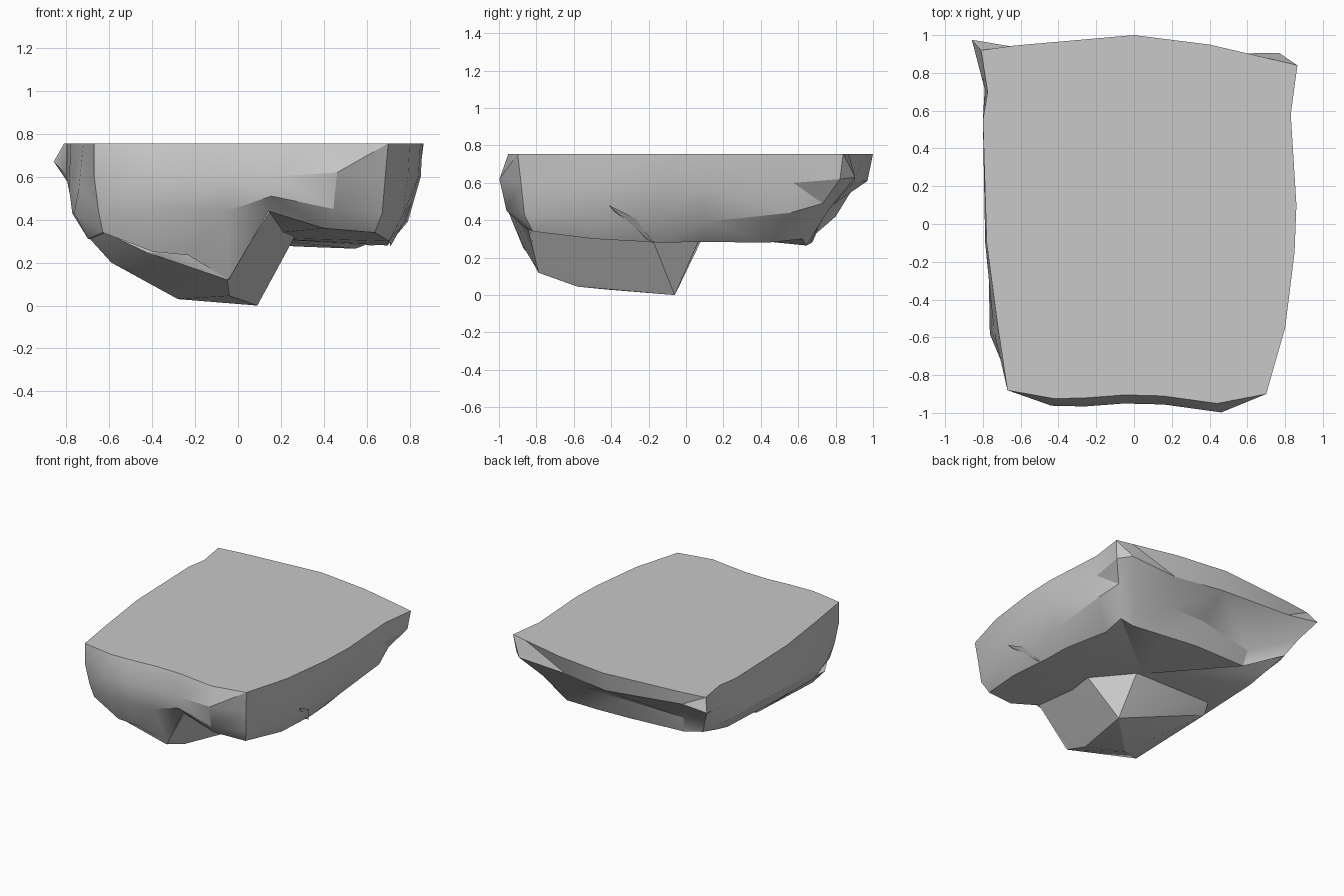
import bpy
import bmesh
from mathutils import Vector

# Remove the default cube only
default_cube = bpy.data.objects.get("Cube")
if default_cube:
    bpy.data.objects.remove(default_cube, do_unlink=True)


def make_material(name, colour):
    material = bpy.data.materials.new(name)
    material.use_nodes = True
    material.diffuse_color = colour
    shader = next(n for n in material.node_tree.nodes if n.type == "BSDF_PRINCIPLED")
    shader.inputs["Base Color"].default_value = colour
    shader.inputs["Roughness"].default_value = 0.9
    return material


def finish_part(name, mesh_builder, material, crease=0.5):
    """Turn a bmesh into a named object, smooth with sharp rock edges."""
    bmesh.ops.recalc_face_normals(mesh_builder, faces=mesh_builder.faces)
    mesh = bpy.data.meshes.new(name)
    mesh_builder.to_mesh(mesh)
    mesh_builder.free()
    mesh.materials.append(material)
    part = bpy.data.objects.new(name, mesh)
    bpy.context.collection.objects.link(part)
    bpy.ops.object.select_all(action="DESELECT")
    part.select_set(True)
    bpy.context.view_layer.objects.active = part
    bpy.ops.object.shade_smooth_by_angle(angle=crease)


def rock_slab(name, outline, top, layers, base, material):
    """Loft an outline down through layers of (scale, height) pairs."""
    builder = bmesh.new()
    rings = [[builder.verts.new((x, y, top)) for x, y in outline]]
    for layer in layers:
        ring = []
        for (x, y), (scale, height) in zip(outline, layer):
            ring.append(builder.verts.new((x * scale, y * scale, height)))
        rings.append(ring)

    count = len(outline)
    builder.faces.new(rings[0])
    for upper, lower in zip(rings, rings[1:]):
        for i in range(count):
            j = (i + 1) % count
            builder.faces.new((upper[i], upper[j], lower[j], lower[i]))

    # Underside fan
    centre = builder.verts.new(base)
    for i in range(count):
        builder.faces.new((rings[-1][i], rings[-1][(i + 1) % count], centre))
    walls = [f for f in builder.faces if len(f.verts) == 4]
    bmesh.ops.triangulate(builder, faces=walls, quad_method="SHORT_EDGE")
    finish_part(name, builder, material)


def rock_lump(name, corners, material):
    """Wrap a convex chunk of stone around a few corners."""
    builder = bmesh.new()
    for corner in corners:
        builder.verts.new(Vector(corner))
    hull = bmesh.ops.convex_hull(builder, input=builder.verts)
    spare = [v for v in hull["geom_interior"] if isinstance(v, bmesh.types.BMVert)]
    bmesh.ops.delete(builder, geom=spare, context="VERTS")
    finish_part(name, builder, material, crease=0.35)


stone = make_material("grey stone", (0.58, 0.58, 0.58, 1.0))

# Flat top outline, from the front right corner around to the right side
outline = [
    (-.67, -.88), (-.42, -.925), (-.25, -.92), (-.05, -.905), (.15, -.91),
    (.44, -.95), (.7, -.9), (.8, -.55), (.85, -.15), (.86, .1),
    (.83, .58), (.865, .84), (.74, .87), (.4, .95), (0, 1),
    (-.63, .945), (-.81, .92), (-.775, .7), (-.8, .55), (-.78, -.1),
    (-.72, -.55),
]

# Bulging shoulder, belly and lower rim as (scale, height)
shoulder = [
    (1, .6), (1.04, .6), (1.05, .6), (1.05, .6), (1.05, .6),
    (1.05, .62), (.98, .6), (.99, .6), (.99, .6), (.99, .6),
    (.99, .6), (.98, .62), (1.04, .63), (.95, .61), (.97, .61),
    (.99, .66), (1.06, .67), (1.02, .6), (1, .6), (1.01, .55),
    (1.03, .55),
]
belly = [
    (.97, .44), (1.02, .44), (1.03, .44), (1.03, .44), (1.04, .51),
    (1.01, .45), (.96, .43), (.96, .42), (.92, .4), (.92, .39),
    (.96, .44), (.87, .49), (.88, .46), (.79, .46), (.75, .46),
    (.73, .42), (.95, .54), (.98, .45), (.96, .44), (.99, .43),
    (1.06, .43),
]
rim = [
    (.94, .34), (.94, .25), (.93, .235), (.87, .12), (.95, .44),
    (.91, .36), (.91, .34), (.88, .3), (.82, .28), (.8, .285),
    (.75, .28), (.74, .3), (.74, .265), (.7, .275), (.68, .29),
    (.7, .3), (.87, .42), (.88, .36), (.84, .32), (.88, .31),
    (.97, .31),
]
rock_slab("rock_slab", outline, .755, (shoulder, belly, rim), (0, .1, .32), stone)

# Heavy keel hanging under the front
rock_lump("rock_keel", [
    (-.69, -.68, .31), (-.62, -.82, .34), (-.43, -.84, .25), (-.25, -.84, .235),
    (-.05, -.79, .12), (-.59, -.68, .2), (-.28, -.43, .03), (-.04, -.58, .045),
    (.09, -.06, 0), (.15, -.85, .44), (.28, -.2, .35), (.04, .09, .34),
    (-.41, -.2, .11), (-.62, .03, .25), (-.6, .1, .33),
], stone)

# Small chip jutting from the left side
rock_lump("side_chip", [
    (.81, -.41, .48), (.785, -.27, .41), (.71, -.17, .275), (.7, -.3, .34),
], stone)
